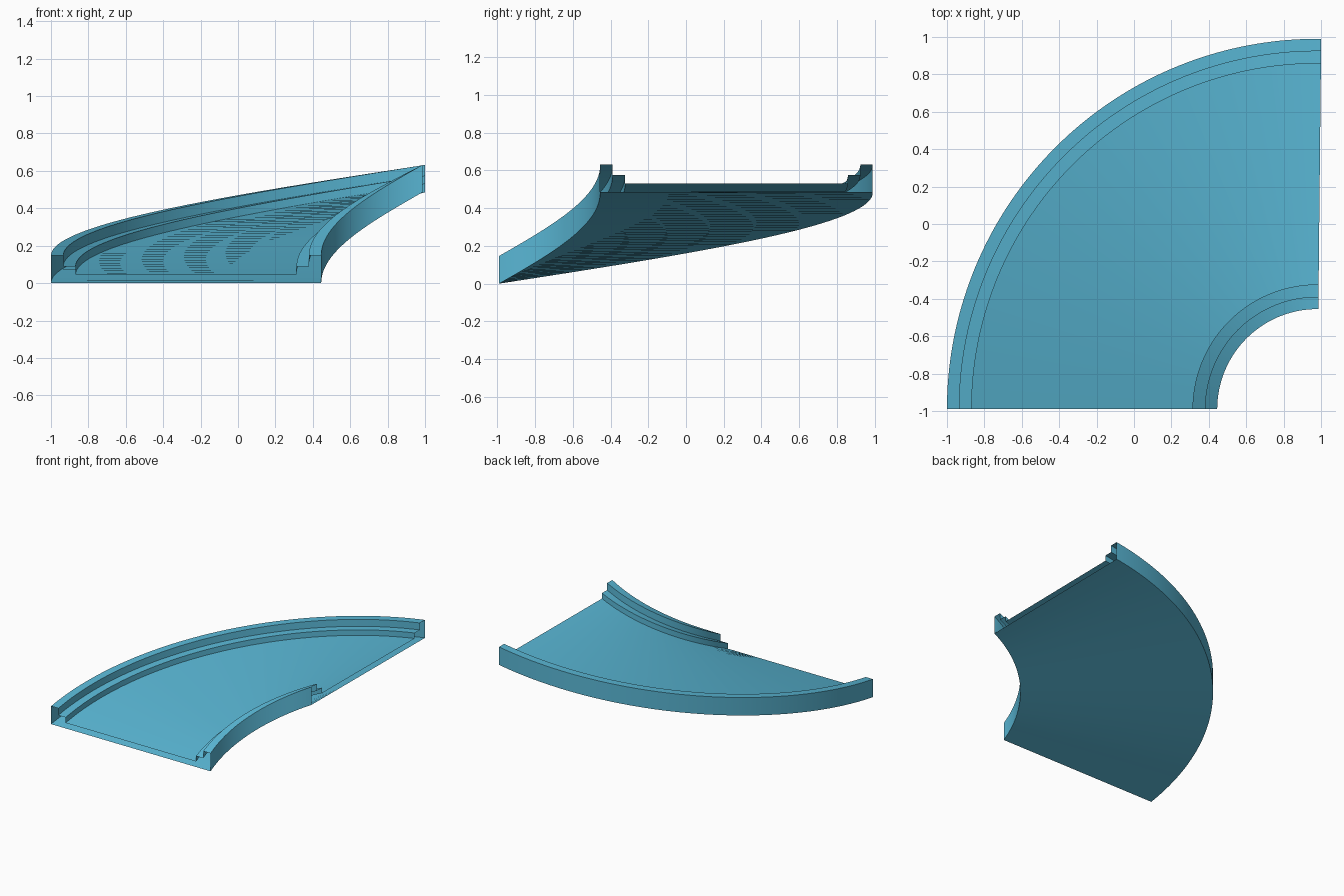
import bpy, bmesh, math

cube = bpy.data.objects.get("Cube")
if cube:
    bpy.data.objects.remove(cube, do_unlink=True)

# One flat colour
blue = bpy.data.materials.new("sky_blue")
blue.use_nodes = True
colour = (0.10, 0.47, 0.66, 1)
blue.diffuse_color = colour
blue.node_tree.nodes["Principled BSDF"].inputs["Base Color"].default_value = colour

# Turn centre, radii and climb
CX, CY = 0.98, -0.99
OUTER, INNER = 1.98, 0.535
RIM, WALL_H, STEP_H, FLOOR_H = 0.066, 0.147, 0.09, 0.045
RISE, SWEEP, STEPS = 0.485, math.radians(90.6), 72

# Trough cross-section (radius, height): rim wall, ledge, floor, ledge, rim wall
half = [(0, 0), (0, WALL_H), (RIM, WALL_H), (RIM, STEP_H),
        (2 * RIM, STEP_H), (2 * RIM, FLOOR_H)]
profile = [(OUTER - d, h) for d, h in half]
profile += [(INNER + d, h) for d, h in reversed(half)]

# Sweep the section around the turn while it climbs; both ends stay open
bm = bmesh.new()
rings = []
for i in range(STEPS + 1):
    t = i / STEPS
    a = t * SWEEP
    rings.append([bm.verts.new((CX - r * math.cos(a), CY + r * math.sin(a), h + RISE * t))
                  for r, h in profile])
n = len(profile)
for near, far in zip(rings, rings[1:]):
    for j in range(n):
        k = (j + 1) % n
        bm.faces.new((near[j], near[k], far[k], far[j]))

mesh = bpy.data.meshes.new("curved_ramp")
bm.to_mesh(mesh)
bm.free()
mesh.materials.append(blue)
ramp = bpy.data.objects.new("curved_ramp", mesh)
bpy.context.collection.objects.link(ramp)

# Smooth along the curve, crisp along the rims
bpy.ops.object.select_all(action='DESELECT')
ramp.select_set(True)
bpy.context.view_layer.objects.active = ramp
bpy.ops.object.shade_smooth_by_angle(angle=math.radians(30))
